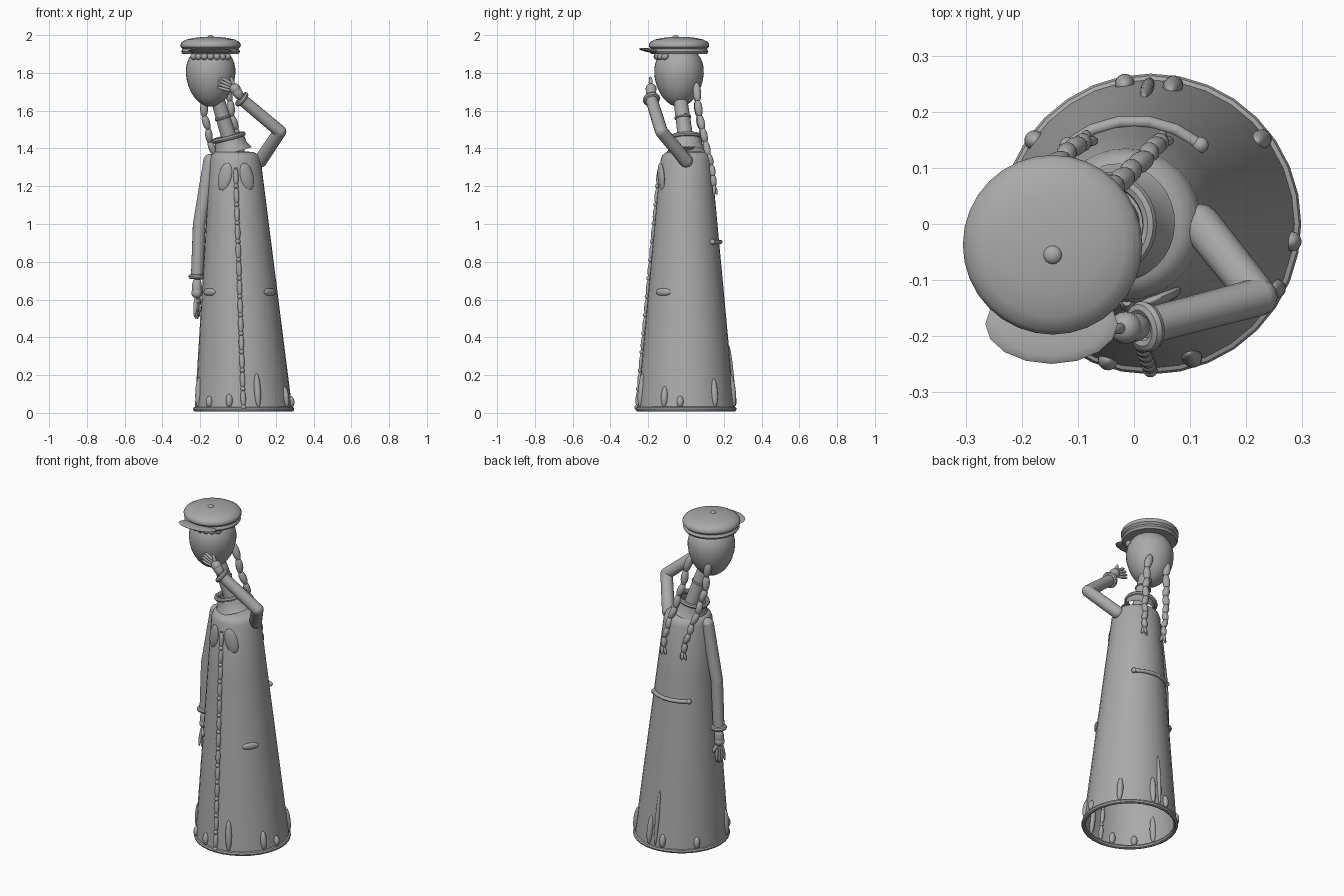
import bpy, bmesh
from math import sin, cos, pi, radians
from mathutils import Vector, Matrix

cube = bpy.data.objects.get("Cube")
if cube:
    bpy.data.objects.remove(cube)

clay = bpy.data.materials.new("grey_clay")
clay.use_nodes = True
GREY = (0.4, 0.4, 0.4, 1)
clay.diffuse_color = GREY
clay.node_tree.nodes["Principled BSDF"].inputs["Base Color"].default_value = GREY


def part(name, build):
    """Make one smooth object; build fills its bmesh."""
    bm = bmesh.new()
    build(bm)
    mesh = bpy.data.meshes.new(name)
    bm.to_mesh(mesh)
    bm.free()
    mesh.materials.append(clay)
    obj = bpy.data.objects.new(name, mesh)
    bpy.context.collection.objects.link(obj)
    bpy.ops.object.select_all(action="DESELECT")
    obj.select_set(True)
    bpy.context.view_layer.objects.active = obj
    bpy.ops.object.shade_smooth_by_angle(angle=radians(40))
    return obj


def frame(origin, axis=(0, 0, 1)):
    """Matrix whose z points along axis."""
    return Matrix.Translation(origin) @ Vector(axis).to_track_quat("Z", "Y").to_matrix().to_4x4()


def lathe(bm, profile, matrix=None, n=32, loop=False, caps=(False, False)):
    """Spin (radius, z, optional x shift) points around z."""
    matrix = matrix or Matrix()
    rings = []
    for r, z, *dx in profile:
        shift = dx[0] if dx else 0
        rings.append([bm.verts.new(matrix @ Vector((shift + r * cos(2 * pi * i / n), r * sin(2 * pi * i / n), z)))
                      for i in range(n)])
    for a, b in zip(rings, rings[1:] + (rings[:1] if loop else [])):
        for i in range(n):
            j = (i + 1) % n
            bm.faces.new((a[i], a[j], b[j], b[i]))
    if caps[0]:
        bm.faces.new(rings[0][::-1])
    if caps[1]:
        bm.faces.new(rings[-1])


def ball(bm, loc, size, axis=(0, 0, 1), spin=None):
    size = (size,) * 3 if isinstance(size, (int, float)) else size
    m = Matrix.Translation(loc) @ spin if spin else frame(loc, axis)
    bmesh.ops.create_uvsphere(bm, u_segments=16, v_segments=10, radius=1, matrix=m @ Matrix.Diagonal((*size, 1)))


def bead(bm, a, b, r):
    a, b = Vector(a), Vector(b)
    ball(bm, (a + b) / 2, (r, r, (b - a).length / 2), b - a)


def rod(bm, a, b, r1, r2, n=16):
    a, b = Vector(a), Vector(b)
    lathe(bm, [(r1, 0), (r2, (b - a).length)], frame(a, b - a), n, caps=(True, True))


def ring(bm, loc, big, small, axis=(0, 0, 1)):
    lathe(bm, [(big + small * cos(t * pi / 4), small * sin(t * pi / 4)) for t in range(8)], frame(loc, axis), loop=True)


def coat_x(z):
    return 0.03 - 0.033 * z


def coat_r(z):
    return 0.26 - 0.0935 * z


def on_coat(deg, z, out=0.0):
    a = radians(deg)
    r = coat_r(z) + out
    return Vector((coat_x(z) + r * cos(a), r * sin(a), z))


def path_point(path, t):
    f = t * (len(path) - 1)
    i = min(int(f), len(path) - 2)
    return Vector(path[i]).lerp(Vector(path[i + 1]), f - i)


# Coat: leaning open cone with rounded shoulders
levels = [0.01, 0.35, 0.7, 1.05, 1.34]
part("coat", lambda bm: lathe(bm, [(coat_r(z), z, coat_x(z)) for z in levels]
                              + [(0.125, 1.365, -0.015), (0.105, 1.38, -0.02), (0.06, 1.385, -0.025)],
                              caps=(False, True)))
part("coat_hem", lambda bm: ring(bm, (0.03, 0, 0.02), 0.255, 0.013))


# Front fastening: long beads with small buttons between
def placket(bm):
    zs = [0.03 + 0.0975 * i for i in range(14)]
    for lo, hi in zip(zs, zs[1:]):
        bead(bm, on_coat(-90, lo), on_coat(-90, hi), 0.014)
        ball(bm, on_coat(-90, lo, 0.003), 0.013)
    rod(bm, on_coat(-90, zs[0]), on_coat(-90, zs[-1]), 0.008, 0.008, 8)


part("front_fastening", placket)


# Back vent and folds around the hem
def folds(bm):
    for deg, top in ((-107, 0.1), (-72, 0.21), (-27, 0.14), (-7, 0.09), (37, 0.18),
                     (80, 0.2), (100, 0.11), (144, 0.1), (200, 0.19), (225, 0.09)):
        bead(bm, on_coat(deg, 0.03), on_coat(deg, top), 0.018)


part("hem_folds", folds)
part("back_vent", lambda bm: bead(bm, on_coat(90, 0.03), on_coat(90, 0.36), 0.012))


# Pockets and lapels
def pockets(bm):
    for deg in (-37, 217):
        ball(bm, on_coat(deg, 0.64), (0.012, 0.05, 0.02), spin=Matrix.Rotation(radians(deg), 4, "Z"))


def lapels(bm):
    for side in (-1, 1):
        ball(bm, on_coat(-90 + 24 * side, 1.25), (0.037, 0.014, 0.076),
             spin=Matrix.Rotation(radians(22 * side), 4, "Z") @ Matrix.Rotation(radians(-14 * side), 4, "Y"))


part("pockets", pockets)
part("lapels", lapels)


# Half belt across the back
def half_belt(bm):
    pts = [on_coat(d, 0.905, 0.008) for d in range(50, 131, 16)]
    for a, b in zip(pts, pts[1:]):
        rod(bm, a, b, 0.011, 0.011, 10)
        ball(bm, b, 0.011)
    for p in (pts[0], pts[-1]):
        ball(bm, p, 0.015)


part("half_belt", half_belt)

# Collar and neck
LEAN = Vector((-0.25, -0.04, 1)).normalized()
part("collar", lambda bm: lathe(bm, [(0.105, -0.075), (0.085, -0.04), (0.08, 0)], frame((-0.047, 0, 1.455), LEAN)))
part("collar_rim", lambda bm: ring(bm, (-0.05, 0, 1.458), 0.08, 0.013, LEAN))
part("neck", lambda bm: rod(bm, (-0.03, 0.005, 1.4), (-0.12, -0.035, 1.7), 0.042, 0.036, 24))
part("neck_band", lambda bm: ring(bm, (-0.08, -0.017, 1.565), 0.037, 0.008, (-0.3, -0.13, 1)))

# Head: egg narrowing to the chin
HEAD = Vector((-0.145, -0.037, 0))


def egg(bm):
    prof = []
    for i in range(1, 16):
        t = -pi / 2 + pi * i / 16
        prof.append((0.131 * cos(t) * (1 + 0.09 * sin(t)), 1.795 + (0.175 if t < 0 else 0.15) * sin(t)))
    lathe(bm, prof, Matrix.Translation(HEAD), caps=(True, True))


def fringe(bm):
    for i in range(7):
        a = radians(-140 + 100 * i / 6)
        ball(bm, HEAD + Vector((0.115 * cos(a), 0.115 * sin(a), 1.887)), 0.019)


part("head", egg)
part("fringe", fringe)

# Cap with band, visor and button
CAP = [(0.1, 1.925), (0.148, 1.927), (0.159, 1.938), (0.16, 1.95), (0.153, 1.963),
       (0.13, 1.976), (0.09, 1.985), (0.045, 1.99), (0.01, 1.991)]
part("cap_crown", lambda bm: lathe(bm, CAP, Matrix.Translation(HEAD), caps=(True, True)))
part("cap_band", lambda bm: lathe(bm, [(0.1, 1.905), (0.148, 1.9), (0.156, 1.912), (0.148, 1.927), (0.1, 1.93)],
                                  Matrix.Translation(HEAD), caps=(True, True)))
part("cap_visor", lambda bm: ball(bm, (-0.147, -0.178, 1.917), (0.118, 0.072, 0.011),
                                  spin=Matrix.Rotation(radians(-8), 4, "X")))
part("cap_button", lambda bm: ball(bm, (-0.145, -0.055, 1.988), (0.017, 0.017, 0.012)))


# Braids: chains of beads ending in small tufts
def braid(path):
    def build(bm):
        count = 8
        for i in range(count):
            sway = Vector((0.006 * (-1) ** i, 0, 0))
            a, b = path_point(path, i / count), path_point(path, (i + 1) / count)
            d = (b - a) * 0.12
            bead(bm, a - d - sway, b + d + sway, 0.022 - 0.0008 * i)
        tip = Vector(path[-1])
        for dx, dy in ((-0.018, 0), (0.018, 0), (0, 0.016)):
            bead(bm, tip + Vector((0, 0, 0.01)), tip + Vector((dx, dy, -0.045)), 0.009)
    return build


part("right_braid", braid([(-0.19, 0.055, 1.74), (-0.18, 0.062, 1.6), (-0.16, 0.085, 1.49),
                           (-0.132, 0.115, 1.38), (-0.105, 0.14, 1.29), (-0.085, 0.148, 1.2)]))
part("left_braid", braid([(-0.065, 0.055, 1.74), (-0.035, 0.065, 1.6), (-0.012, 0.09, 1.49),
                          (0.018, 0.115, 1.38), (0.038, 0.14, 1.29), (0.05, 0.148, 1.2)]))


# Arms: tapered sleeves, cuff, palm and fingers
def arm(side, shoulder, elbow, wrist, palm, reach, spread):
    shoulder, elbow, wrist, palm = map(Vector, (shoulder, elbow, wrist, palm))
    reach, spread = Vector(reach), Vector(spread)

    def sleeve(bm):
        ball(bm, shoulder, 0.036)
        rod(bm, shoulder, elbow, 0.036, 0.034)
        ball(bm, elbow, 0.034)
        rod(bm, elbow, wrist, 0.034, 0.032)

    def hand(bm):
        bead(bm, wrist, palm + (palm - wrist) * 0.35, 0.027)
        ball(bm, palm, 0.029)
        for k in (-1.5, -0.5, 0.5, 1.5):
            base = palm + spread * k * 0.7 + reach * 0.15
            tip = base + reach * (1 - 0.08 * abs(k)) + spread * k * 0.4
            bead(bm, base, tip, 0.009)
        bead(bm, palm, palm + reach * 0.5 + spread * 3, 0.01)

    part(side + "_sleeve", sleeve)
    part(side + "_cuff", lambda bm: ring(bm, wrist, 0.033, 0.013, wrist - elbow))
    part(side + "_hand", hand)


arm("right", (-0.148, 0.005, 1.335), (-0.205, -0.005, 1.0), (-0.217, -0.005, 0.72),
    (-0.218, -0.01, 0.635), (0, -0.012, -0.125), (0.007, 0.014, 0))
arm("left", (0.118, 0, 1.335), (0.222, -0.13, 1.49), (0.02, -0.183, 1.66),
    (-0.015, -0.185, 1.715), (-0.085, -0.005, 0.035), (0.006, 0, 0.016))
